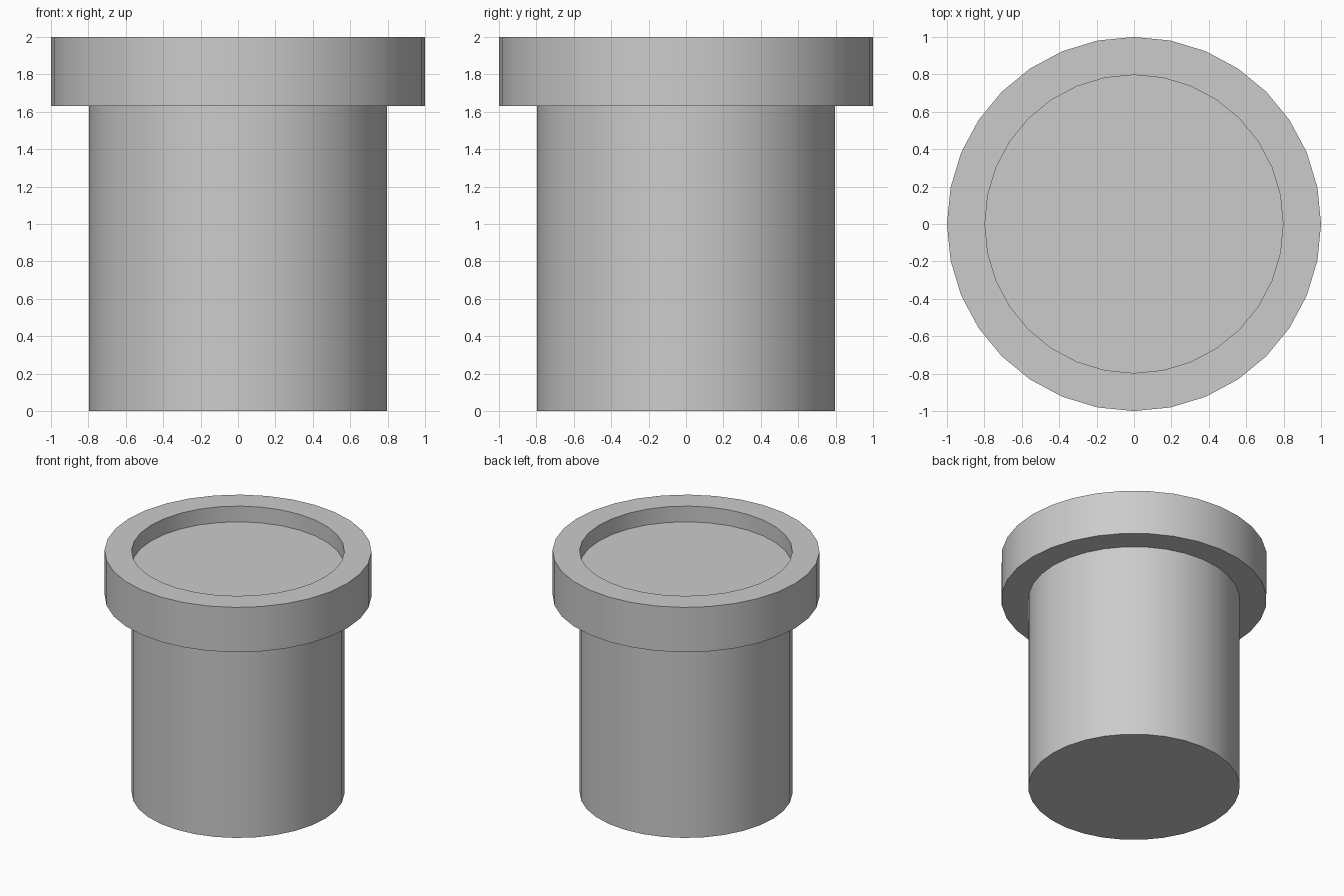
import bpy
import bmesh
from math import cos, sin, tau

if "Cube" in bpy.data.objects:
    bpy.data.objects.remove(bpy.data.objects["Cube"])

SIDES = 32


def lathe(name, profile):
    """Spin (radius, z) points round the z axis; radius 0 closes to a flat cap."""
    bm = bmesh.new()
    rings = [[bm.verts.new((r * cos(tau * i / SIDES), r * sin(tau * i / SIDES), z))
              for i in range(SIDES)] for r, z in profile]
    for low, high in zip(rings, rings[1:]):
        for i in range(SIDES):
            j = (i + 1) % SIDES
            bm.faces.new((low[i], low[j], high[j], high[i]))
    # Flat caps at both ends of the profile
    bm.faces.new(rings[0][::-1])
    bm.faces.new(rings[-1])
    bmesh.ops.recalc_face_normals(bm, faces=bm.faces[:])
    mesh = bpy.data.meshes.new(name)
    bm.to_mesh(mesh)
    bm.free()
    obj = bpy.data.objects.new(name, mesh)
    bpy.context.collection.objects.link(obj)
    bpy.ops.object.select_all(action='DESELECT')
    obj.select_set(True)
    bpy.context.view_layer.objects.active = obj
    bpy.ops.object.shade_smooth_by_angle(angle=0.6)
    return obj


# Pipe: closed shaft, flared collar and shallow recess in one continuous profile
lathe("pipe", [
    (0.797, 0.0), (0.797, 1.63),   # shaft
    (1.0, 1.63), (1.0, 2.0),       # collar underside and outer wall
    (0.797, 2.0), (0.797, 1.87),   # rim and recess wall, capped by the recess floor
])
